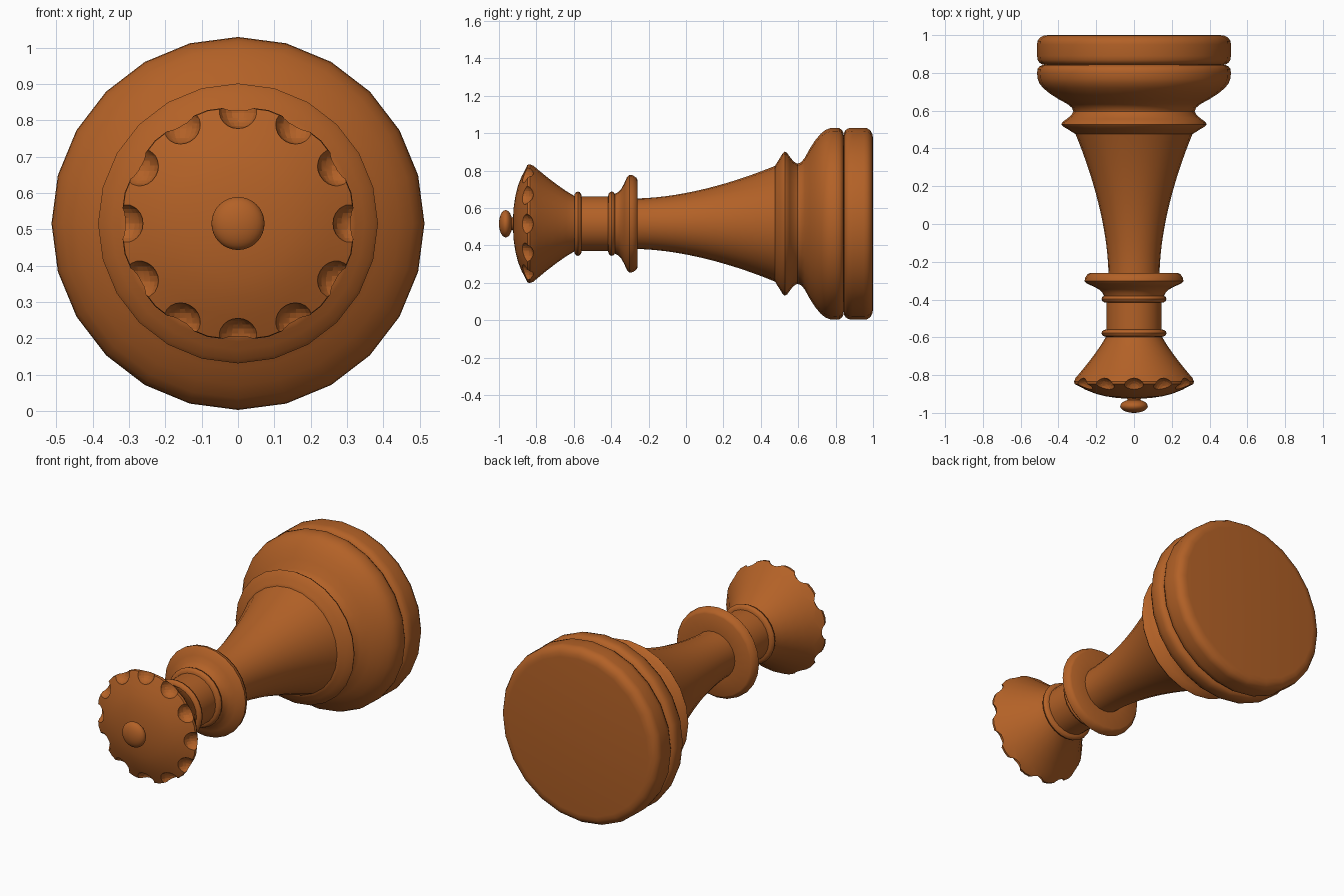
import bpy, bmesh
from math import sin, cos, pi

if "Cube" in bpy.data.objects:
    bpy.data.objects.remove(bpy.data.objects["Cube"])

CZ = 0.516   # height of the turning axis
SIDES = 24

mat = bpy.data.materials.new("brown_wood")
mat.diffuse_color = (0.45, 0.12, 0.02, 1)
mat.use_nodes = True
mat.node_tree.nodes["Principled BSDF"].inputs["Base Color"].default_value = mat.diffuse_color


def finish(ob, smooth=35):
    ob.data.materials.append(mat)
    bpy.ops.object.select_all(action='DESELECT')
    ob.select_set(True)
    bpy.context.view_layer.objects.active = ob
    bpy.ops.object.shade_smooth_by_angle(angle=smooth * pi / 180)


def lathe(name, profile, smooth=35):
    """Turn (y, radius) points around the y axis, closing both ends."""
    bm = bmesh.new()
    rings = []
    for y, r in profile:
        rings.append([bm.verts.new((r * sin(2 * pi * i / SIDES), y, CZ + r * cos(2 * pi * i / SIDES)))
                      for i in range(SIDES)])
    for a, b in zip(rings, rings[1:]):
        for i in range(SIDES):
            j = (i + 1) % SIDES
            bm.faces.new((a[i], a[j], b[j], b[i]))
    bm.faces.new(rings[0])
    bm.faces.new(rings[-1])
    bmesh.ops.recalc_face_normals(bm, faces=bm.faces)
    me = bpy.data.meshes.new(name)
    bm.to_mesh(me)
    bm.free()
    ob = bpy.data.objects.new(name, me)
    bpy.context.collection.objects.link(ob)
    finish(ob, smooth)
    return ob


def ring_profile(y0, y1, r, inner):
    """Half-round bead between y0 and y1."""
    m, h = (y0 + y1) / 2, (y1 - y0) / 2
    return [(m - h * cos(pi * k / 6), inner + (r - inner) * sin(pi * k / 6)) for k in range(7)]


# Base disc and the moulded foot above it
lathe("base_disc", [(1.0, 0.455), (0.997, 0.478), (0.986, 0.499), (0.968, 0.511), (0.95, 0.513),
                    (0.89, 0.513), (0.868, 0.510), (0.853, 0.500), (0.845, 0.485), (0.843, 0.46)])
lathe("foot", [(0.845, 0.46), (0.842, 0.485), (0.834, 0.501), (0.82, 0.511), (0.80, 0.513),
               (0.77, 0.511), (0.745, 0.501), (0.72, 0.481), (0.69, 0.445), (0.66, 0.398),
               (0.635, 0.352), (0.615, 0.328), (0.595, 0.321), (0.575, 0.333), (0.555, 0.358),
               (0.54, 0.379), (0.528, 0.385), (0.516, 0.375), (0.50, 0.348), (0.485, 0.325),
               (0.477, 0.31)])

# Flared stem
lathe("stem", [(-0.27 + 0.755 * k / 14, 0.135 + 0.178 * (k / 14) ** 1.75) for k in range(15)])

# Collar and neck with two beads
lathe("collar", [(-0.260, 0.13), (-0.260, 0.235), (-0.266, 0.246), (-0.285, 0.259), (-0.303, 0.262),
                 (-0.315, 0.250), (-0.33, 0.216), (-0.346, 0.186), (-0.362, 0.169), (-0.38, 0.160)])
lathe("neck", [(-0.37, 0.146), (-0.61, 0.146)])
lathe("lower_bead", ring_profile(-0.417, -0.377, 0.172, 0.145))
lathe("upper_bead", ring_profile(-0.598, -0.558, 0.172, 0.145))

# Crown: flared cup, rim and domed front
crown = lathe("crown", [(-0.59, 0.146), (-0.60, 0.150), (-0.64, 0.174), (-0.69, 0.209), (-0.74, 0.247),
                        (-0.79, 0.288), (-0.82, 0.314), (-0.834, 0.323), (-0.848, 0.321), (-0.858, 0.300),
                        (-0.878, 0.255), (-0.898, 0.205), (-0.912, 0.150), (-0.921, 0.09), (-0.925, 0.03)])

# Twelve scoops cut from the crown rim
bm = bmesh.new()
for i in range(12):
    a = 2 * pi * i / 12
    s = bmesh.ops.create_uvsphere(bm, u_segments=20, v_segments=12, radius=0.057)
    bmesh.ops.translate(bm, verts=s["verts"], vec=(0.318 * sin(a), -0.872, CZ + 0.318 * cos(a)))
me = bpy.data.meshes.new("scoop_cutter")
bm.to_mesh(me)
bm.free()
cutter = bpy.data.objects.new("scoop_cutter", me)
bpy.context.collection.objects.link(cutter)
mod = crown.modifiers.new("scoops", 'BOOLEAN')
mod.operation = 'DIFFERENCE'
mod.object = cutter
mod.solver = 'EXACT'
bpy.context.view_layer.objects.active = crown
bpy.ops.object.modifier_move_to_index(modifier="scoops", index=0)
bpy.ops.object.modifier_apply(modifier="scoops")
bpy.data.objects.remove(cutter)
finish(crown)

# Flattened finial ball and its little pin
lathe("finial_pin", [(-0.915, 0.04), (-0.94, 0.03)])
bpy.ops.mesh.primitive_uv_sphere_add(segments=32, ring_count=16, radius=1, location=(0, -0.964, CZ))
ball = bpy.context.object
ball.name = "finial_ball"
ball.scale = (0.073, 0.036, 0.073)
bpy.ops.object.transform_apply(location=False, rotation=False, scale=True)
finish(ball)
